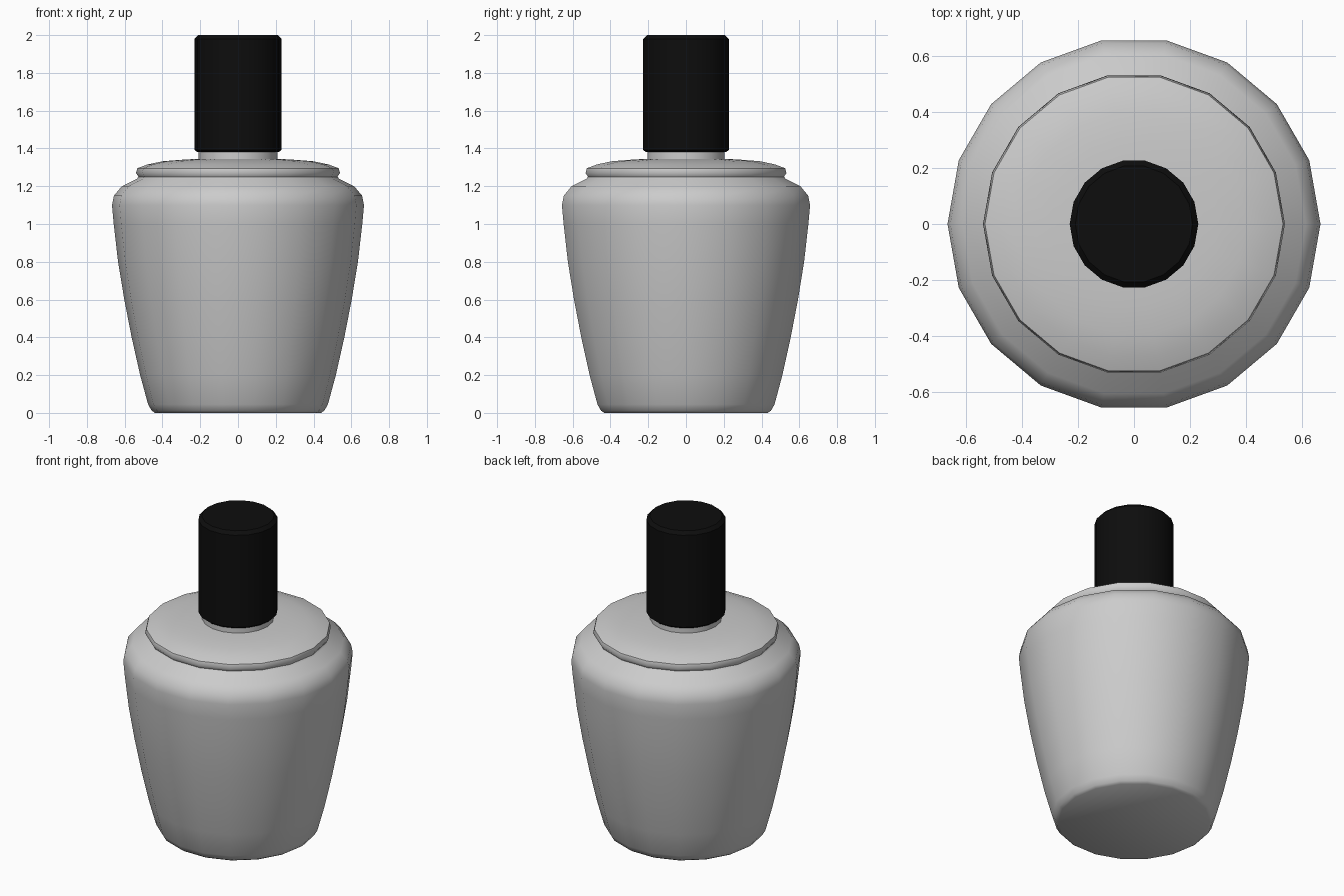
import bpy, bmesh
from math import cos, sin, pi, radians

cube = bpy.data.objects.get("Cube")
if cube:
    bpy.data.objects.remove(cube, do_unlink=True)

SIDES = 18


def material(name, value, rough):
    m = bpy.data.materials.new(name)
    m.use_nodes = True
    colour = (value, value, value, 1)
    m.diffuse_color = colour
    bsdf = m.node_tree.nodes["Principled BSDF"]
    bsdf.inputs["Base Color"].default_value = colour
    bsdf.inputs["Roughness"].default_value = rough
    return m


def lathe(name, profile, mat, angle):
    """Turn a (radius, height) profile around z and close both ends."""
    bm = bmesh.new()
    rings = []
    for r, z in profile:
        rings.append([bm.verts.new((r * cos(2 * pi * i / SIDES), r * sin(2 * pi * i / SIDES), z))
                      for i in range(SIDES)])
    for low, high in zip(rings, rings[1:]):
        for i in range(SIDES):
            j = (i + 1) % SIDES
            bm.faces.new((low[i], low[j], high[j], high[i]))
    bm.faces.new(rings[0][::-1])
    bm.faces.new(rings[-1])
    mesh = bpy.data.meshes.new(name)
    bm.to_mesh(mesh)
    bm.free()
    obj = bpy.data.objects.new(name, mesh)
    bpy.context.collection.objects.link(obj)
    mesh.materials.append(mat)
    bpy.ops.object.select_all(action="DESELECT")
    obj.select_set(True)
    bpy.context.view_layer.objects.active = obj
    bpy.ops.object.shade_smooth_by_angle(angle=radians(angle))
    return obj


glass = material("pale grey glass", 0.6, 0.3)
black = material("black plastic", 0.004, 0.5)

# Tapered bottle with rounded shoulder and stepped rim
bottle = [(0.44, 0), (0.457, 0.012), (0.476, 0.045), (0.518, 0.2), (0.563, 0.4),
          (0.602, 0.6), (0.635, 0.8), (0.658, 1.0), (0.667, 1.1), (0.657, 1.15),
          (0.615, 1.2), (0.535, 1.24), (0.527, 1.25), (0.54, 1.27), (0.533, 1.295),
          (0.48, 1.315), (0.40, 1.332), (0.30, 1.34), (0.215, 1.345)]
lathe("bottle", bottle, glass, 50)

# Short neck under the cap
lathe("neck", [(0.208, 1.33), (0.208, 1.40)], glass, 40)

# Cap with softened ends
lathe("cap", [(0.215, 1.38), (0.23, 1.392), (0.23, 1.98), (0.21, 2.0)], black, 35)
